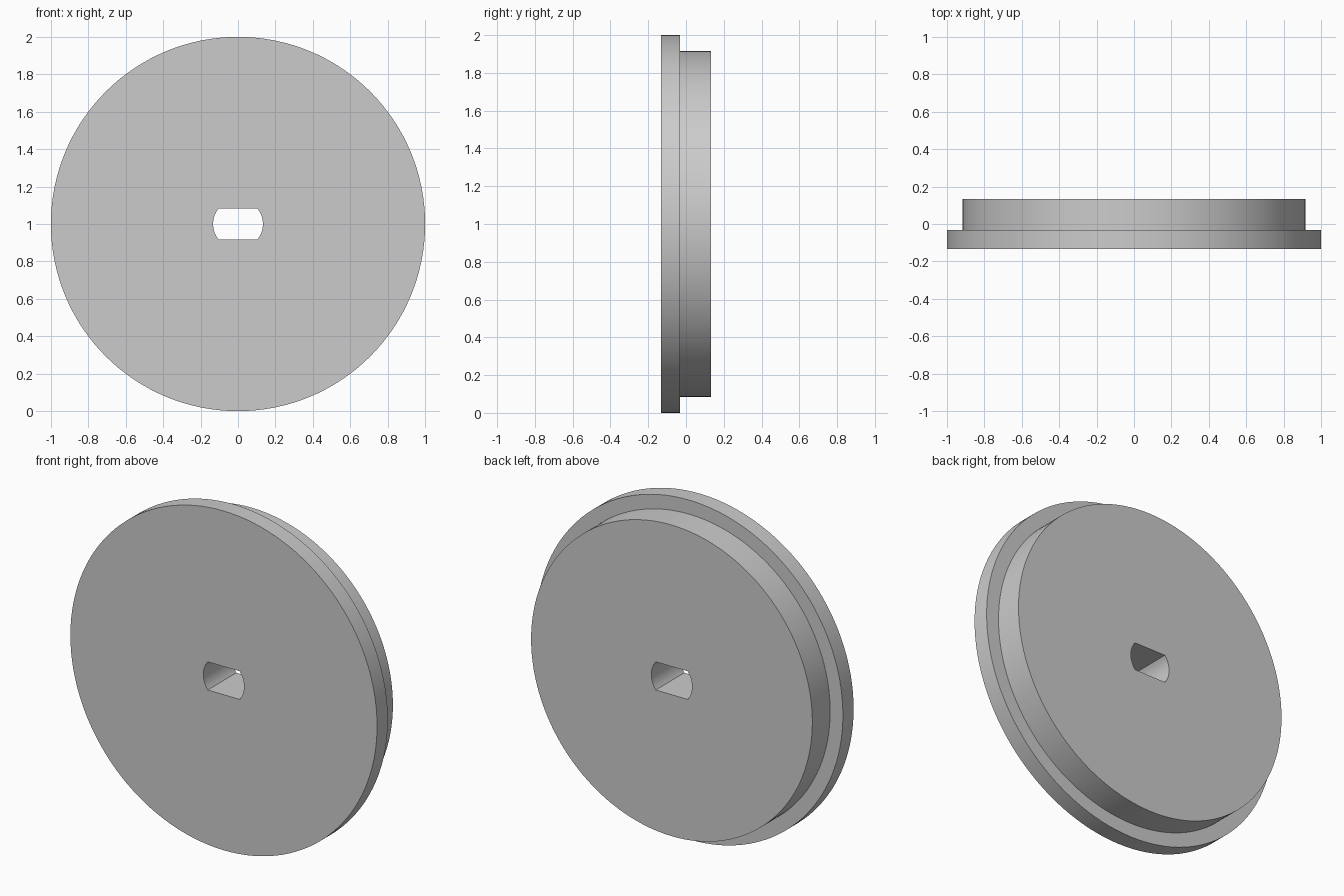
import bpy
import bmesh
from math import asin, cos, sin, pi, radians, tau

default = bpy.data.objects.get("Cube")
if default:
    bpy.data.objects.remove(default, do_unlink=True)

SEGMENTS = 128
CENTRE_Z = 1.0
FRONT, STEP, BACK = -0.133, -0.033, 0.133
RIM_RADIUS, BODY_RADIUS = 1.0, 0.917
BORE_RADIUS, BORE_HALF_HEIGHT = 0.133, 0.083

grey = bpy.data.materials.new("grey")
grey.use_nodes = True
colour = (0.6, 0.6, 0.6, 1)
grey.diffuse_color = colour
grey.node_tree.nodes["Principled BSDF"].inputs["Base Color"].default_value = colour


def circle(radius):
    return [(radius * cos(tau * i / SEGMENTS), radius * sin(tau * i / SEGMENTS))
            for i in range(SEGMENTS)]


def stack(name, sections):
    """Solid skinned along y through (y, outline) sections, capped at both ends."""
    bm = bmesh.new()
    rings = [[bm.verts.new((x, y, z + CENTRE_Z)) for x, z in outline]
             for y, outline in sections]
    for a, b in zip(rings, rings[1:]):
        n = len(a)
        for i in range(n):
            j = (i + 1) % n
            bm.faces.new((a[i], a[j], b[j], b[i]))
    bm.faces.new(rings[0])
    bm.faces.new(rings[-1])
    bmesh.ops.recalc_face_normals(bm, faces=bm.faces)
    mesh = bpy.data.meshes.new(name)
    bm.to_mesh(mesh)
    bm.free()
    mesh.materials.append(grey)
    obj = bpy.data.objects.new(name, mesh)
    bpy.context.collection.objects.link(obj)
    return obj


# Stepped disc: wide front flange and narrower body behind it
rim, body = circle(RIM_RADIUS), circle(BODY_RADIUS)
disc = stack("flanged_disc", [(FRONT, rim), (STEP, rim), (STEP, body), (BACK, body)])

# Bore with two round ends and flat top and bottom
half = asin(BORE_HALF_HEIGHT / BORE_RADIUS)
steps = 16
bore = [(BORE_RADIUS * cos(a), BORE_RADIUS * sin(a))
        for start in (0, pi)
        for a in (start - half + 2 * half * i / steps for i in range(steps + 1))]
cutter = stack("bore_cutter", [(FRONT - 0.1, bore), (BACK + 0.1, bore)])
cutter.hide_render = True

cut = disc.modifiers.new("bore", 'BOOLEAN')
cut.operation = 'DIFFERENCE'
cut.solver = 'EXACT'
cut.object = cutter

bpy.ops.object.select_all(action='DESELECT')
disc.select_set(True)
bpy.context.view_layer.objects.active = disc
bpy.ops.object.modifier_apply(modifier=cut.name)
bpy.data.objects.remove(cutter, do_unlink=True)
bpy.ops.object.shade_smooth_by_angle(angle=radians(30))
